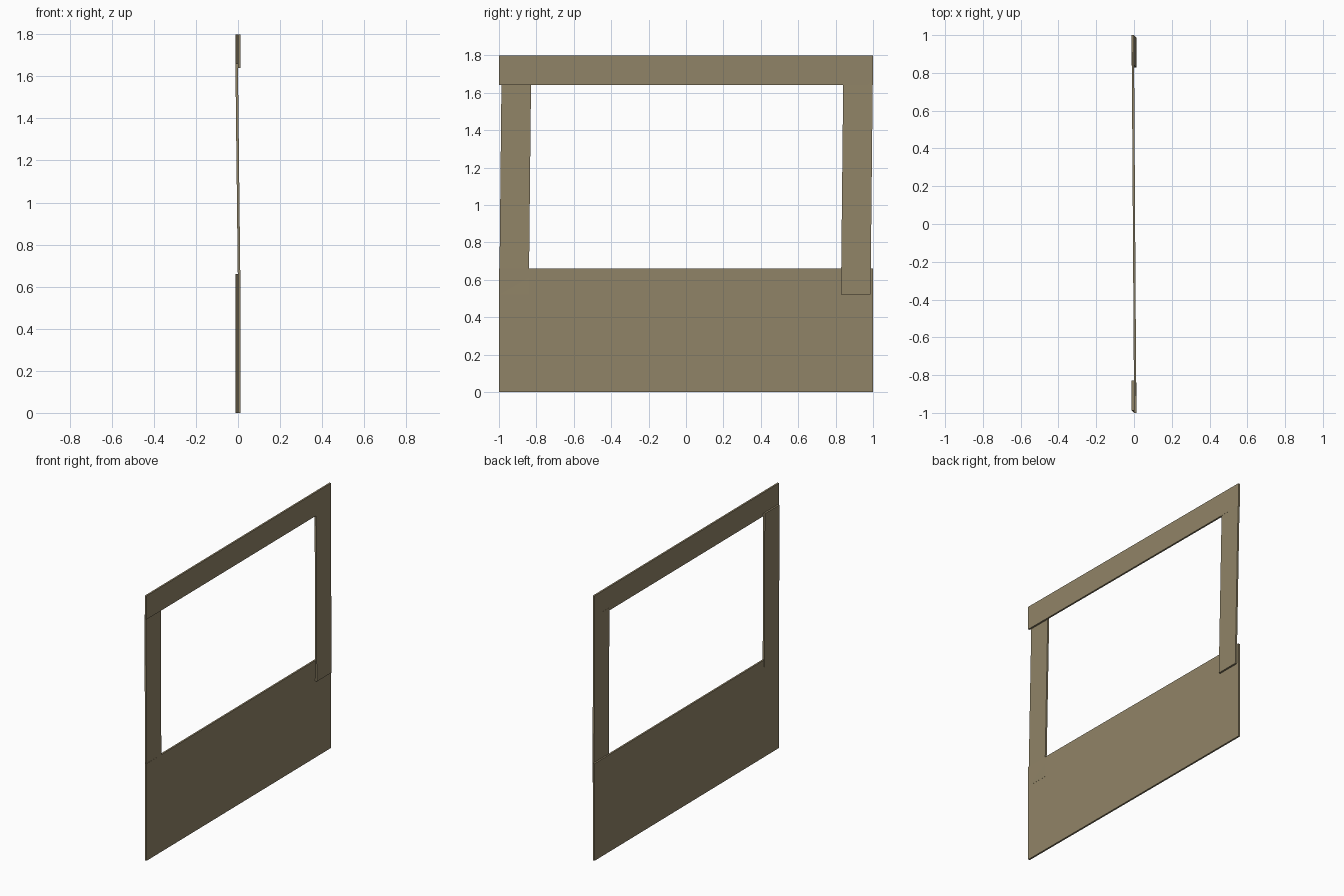
import bpy, bmesh
from mathutils import Vector

if "Cube" in bpy.data.objects:
    bpy.data.objects.remove(bpy.data.objects["Cube"])

wood = bpy.data.materials.new("weathered_wood")
wood.diffuse_color = (0.28, 0.23, 0.135, 1)
wood.use_nodes = True
wood.node_tree.nodes["Principled BSDF"].inputs["Base Color"].default_value = wood.diffuse_color

T = 0.012      # board thickness
LEAN = 0.0065  # boards weave over and under each other by this much


def board(name, start, end, side):
    """Slim board running from start to end; side = half width vector."""
    start, end, side = Vector(start), Vector(end), Vector(side)
    half = Vector((T / 2, 0, 0))
    bm = bmesh.new()
    ring = [[bm.verts.new(p + s * side + h * half)
             for s, h in ((-1, -1), (1, -1), (1, 1), (-1, 1))]
            for p in (start, end)]
    a, b = ring
    bm.faces.new(a)
    bm.faces.new(b)
    for i in range(4):
        j = (i + 1) % 4
        bm.faces.new((a[i], a[j], b[j], b[i]))
    bmesh.ops.recalc_face_normals(bm, faces=bm.faces)
    me = bpy.data.meshes.new(name)
    bm.to_mesh(me)
    bm.free()
    me.materials.append(wood)
    ob = bpy.data.objects.new(name, me)
    bpy.context.collection.objects.link(ob)


# Horizontal boards: lower panel and top rail
for name, z0, z1 in (("lower_panel", 0.0, 0.66), ("top_rail", 1.64, 1.8)):
    z = (z0 + z1) / 2
    board(name, (LEAN, -1, z), (-LEAN, 1, z), (0, 0, (z1 - z0) / 2))

# Slightly crooked posts, behind the rail at one end, before the panel at the other
for name, y in (("left_post", -0.9135), ("right_post", 0.9135)):
    board(name, (LEAN, y - 0.006, 0.52), (-LEAN, y + 0.006, 1.66), (0, 0.079, 0))
